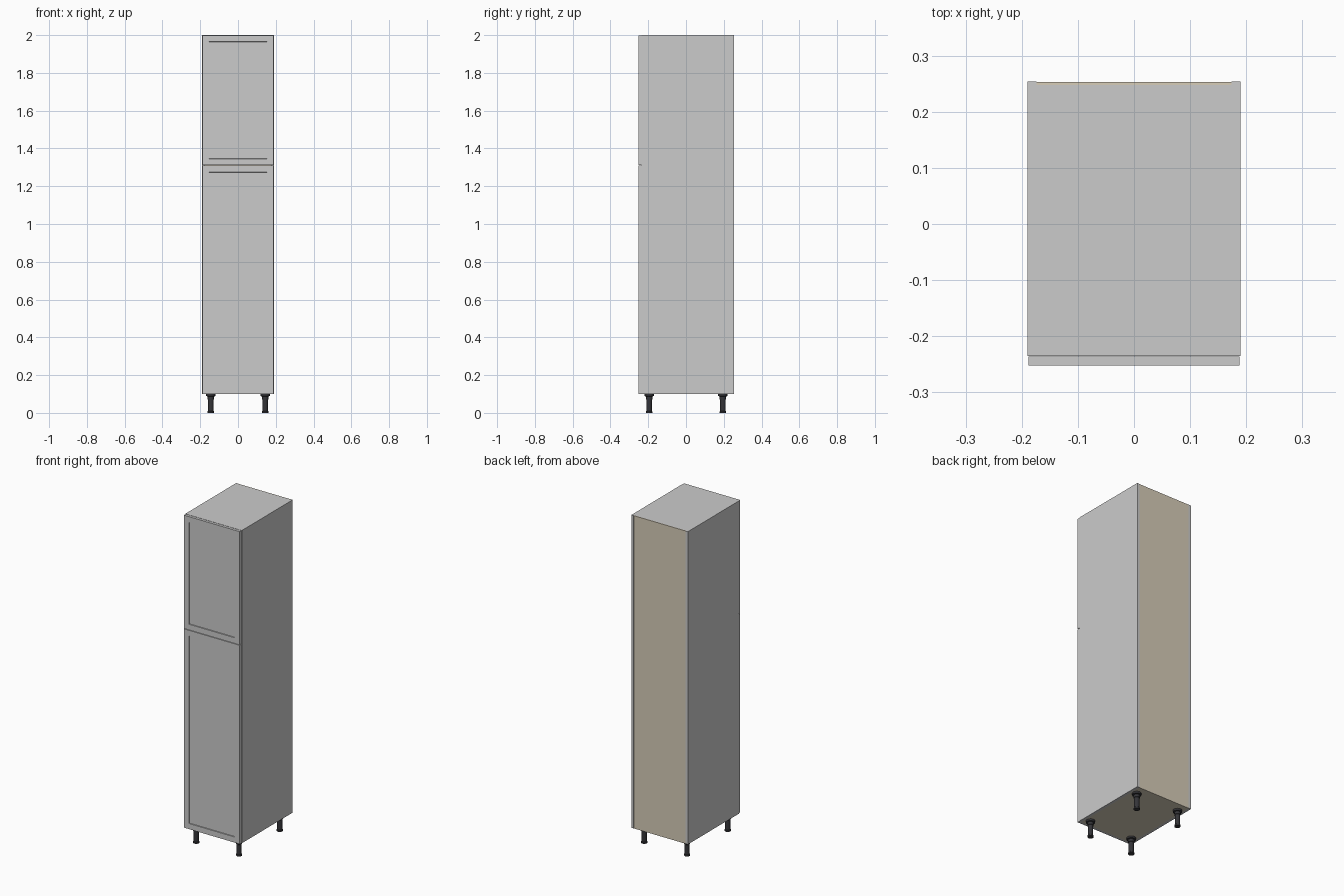
import bpy, bmesh
from mathutils import Vector

if "Cube" in bpy.data.objects:
    bpy.data.objects.remove(bpy.data.objects["Cube"])


def material(name, rgb):
    m = bpy.data.materials.new(name)
    m.diffuse_color = (*rgb, 1)
    m.use_nodes = True
    m.node_tree.nodes["Principled BSDF"].inputs["Base Color"].default_value = m.diffuse_color
    return m


BOARD = material("raw_board", (0.68, 0.61, 0.48))
BLACK = material("black_plastic", (0.035, 0.035, 0.04))


def finish(name, bm, mat=None):
    bmesh.ops.recalc_face_normals(bm, faces=bm.faces)
    me = bpy.data.meshes.new(name)
    bm.to_mesh(me)
    bm.free()
    ob = bpy.data.objects.new(name, me)
    bpy.context.collection.objects.link(ob)
    if mat:
        me.materials.append(mat)
    return ob


def box_mesh(lo, hi):
    bm = bmesh.new()
    bmesh.ops.create_cube(bm, size=1)
    lo, hi = Vector(lo), Vector(hi)
    for v in bm.verts:
        v.co = (lo + hi) / 2 + v.co * (hi - lo)
    return bm


def box(name, lo, hi, mat=None):
    return finish(name, box_mesh(lo, hi), mat)


W, FRONT, BACK, BASE, TOP, T = 0.19, -0.235, 0.254, 0.1, 2.0, 0.016
IN = W - T

# Carcass: two sides, top, bottom and back board
box("left_side", (-W, FRONT, BASE), (-IN, BACK, TOP))
box("right_side", (IN, FRONT, BASE), (W, BACK, TOP))
box("top_panel", (-IN, FRONT, TOP - T), (IN, BACK - 0.006, TOP))
box("bottom_panel", (-IN, FRONT, BASE), (IN, BACK - 0.006, BASE + T), BOARD)
box("back_panel", (-IN, BACK - 0.006, BASE), (IN, BACK - 0.001, TOP), BOARD)

# Inner shelves
for i, z in enumerate((0.5, 0.9, 1.302, 1.65)):
    box(f"shelf_{i + 1}", (-IN, FRONT + 0.01, z), (IN, BACK - 0.006, z + T), BOARD)


# Framed doors with a recessed centre field
def door(name, z0, z1):
    bm = box_mesh((-0.188, -0.252, z0), (0.188, -0.236, z1))
    bm.normal_update()
    face = min(bm.faces, key=lambda f: f.calc_center_median().y)
    bmesh.ops.inset_region(bm, faces=[face], thickness=0.048, depth=0)
    bmesh.ops.inset_region(bm, faces=[face], thickness=0.001, depth=-0.005)
    finish(name, bm)


door("lower_door", 0.101, 1.3085)
door("upper_door", 1.3115, 1.999)


# Adjustable legs: foot, shaft, collar and mounting plate
def leg(name, x, y):
    bm = bmesh.new()
    profile = [(0.017, 0), (0.017, 0.008), (0.0145, 0.010), (0.0145, 0.07),
               (0.017, 0.072), (0.017, 0.087), (0.025, 0.089), (0.025, BASE)]
    n = 24
    rings = []
    for r, z in profile:
        c = bmesh.ops.create_circle(bm, segments=n, radius=r)["verts"]
        for v in c:
            v.co += Vector((x, y, z))
        rings.append(c)
    for a, b in zip(rings, rings[1:]):
        for i in range(n):
            j = (i + 1) % n
            bm.faces.new((a[i], a[j], b[j], b[i]))
    bm.faces.new(rings[0])
    bm.faces.new(rings[-1])
    ob = finish(name, bm, BLACK)
    bpy.ops.object.select_all(action='DESELECT')
    ob.select_set(True)
    bpy.context.view_layer.objects.active = ob
    bpy.ops.object.shade_smooth_by_angle()


for sy, fb in ((-1, "front"), (1, "back")):
    for sx, lr in ((-1, "left"), (1, "right")):
        leg(f"{fb}_{lr}_leg", sx * 0.144, sy * 0.195)
